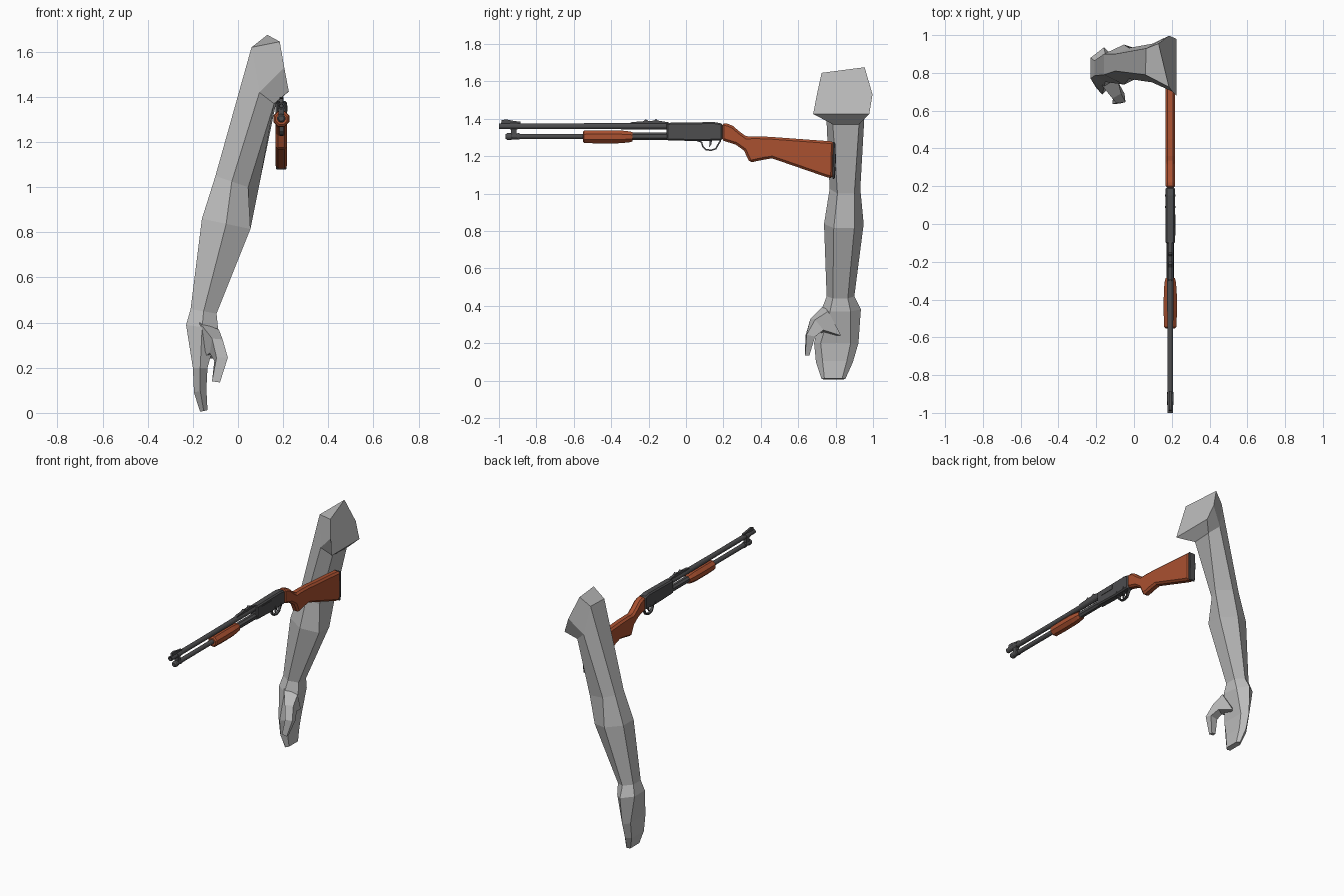
import bpy, bmesh, math
from mathutils import Vector


def material(name, rgb):
    m = bpy.data.materials.new(name)
    m.diffuse_color = (*rgb, 1)
    return m


GREY = material("arm_grey", (0.50, 0.50, 0.50))
METAL = material("gun_metal", (0.075, 0.075, 0.078))
WOOD = material("red_brown_wood", (0.40, 0.082, 0.030))
GX = 0.192  # gun centre plane


def finish(name, bm, mat, bevel=0.0, smooth=False):
    bmesh.ops.recalc_face_normals(bm, faces=bm.faces)
    me = bpy.data.meshes.new(name)
    bm.to_mesh(me)
    bm.free()
    me.materials.append(mat)
    ob = bpy.data.objects.new(name, me)
    bpy.context.collection.objects.link(ob)
    if bevel:
        b = ob.modifiers.new("bevel", 'BEVEL')
        b.width = bevel
        b.segments = 1
        b.limit_method = 'ANGLE'
        b.angle_limit = math.radians(40)
    return ob


def loft(name, rings, mat):
    bm = bmesh.new()
    vs = [[bm.verts.new(p) for p in r] for r in rings]
    n = len(rings[0])
    for a, b in zip(vs, vs[1:]):
        for i in range(n):
            j = (i + 1) % n
            bm.faces.new((a[i], a[j], b[j], b[i]))
    bm.faces.new(vs[0])
    bm.faces.new(vs[-1])
    return finish(name, bm, mat)


def hexring(xl, zl, xrf, xrb, zr, y0, yf, yb, y1):
    # left-front, front, right-front, right-back, back, left-back
    xm, zm = (xl + xrf) / 2, (zl + zr) / 2
    return [(xl, yf, zl), (xm, y0, zm), (xrf, yf, zr),
            (xrb, yb, zr), (xm, y1, zm), (xl, yb, zl)]


def box(name, x, y, z, mat, bevel=0.0):
    bm = bmesh.new()
    bmesh.ops.create_cube(bm, size=1)
    for v in bm.verts:
        v.co = Vector([(r[0] + r[1]) / 2 + c * (r[1] - r[0])
                       for r, c in zip((x, y, z), v.co)])
    return finish(name, bm, mat, bevel)


def turned(name, profile, z, mat, n=12):
    # (y, radius) stations around an axis along y
    return loft(name, [[(GX + r * math.cos(2 * math.pi * (i + .5) / n), y,
                         z + r * math.sin(2 * math.pi * (i + .5) / n))
                        for i in range(n)] for y, r in profile], mat)


def plate(name, outline, half, mat, bevel=0.0):
    # side outline (y, z) given thickness across x
    bm = bmesh.new()
    f = bm.faces.new([bm.verts.new((GX - half, y, z)) for y, z in outline])
    r = bmesh.ops.extrude_face_region(bm, geom=[f])
    for v in r["geom"]:
        if isinstance(v, bmesh.types.BMVert):
            v.co.x += 2 * half
    return finish(name, bm, mat, bevel)


# arm: shoulder cap down to fingertips
arm = [
    [(.185, .725, 1.645), (.205, .70, 1.53), (.225, .68, 1.425),
     (.225, .98, 1.425), (.185, .997, 1.53), (.13, .955, 1.675)],
    [(.06, .79, 1.62), (.095, .75, 1.42), (.16, .785, 1.37),
     (.168, .925, 1.37), (.10, .955, 1.43), (.065, .93, 1.62)],
    hexring(-.10, 1.05, .045, .092, 1.00, .768, .81, .90, .932),
    hexring(-.16, .86, .055, .055, .815, .738, .79, .90, .95),
    hexring(-.21, .46, -.095, -.095, .44, .752, .785, .865, .90),
    hexring(-.23, .39, -.088, -.10, .37, .725, .77, .88, .935),
    hexring(-.20, .20, -.135, -.135, .20, .685, .72, .88, .922),
    hexring(-.195, .09, -.14, -.14, .105, .695, .73, .86, .892),
    hexring(-.168, .005, -.135, -.135, .012, .725, .74, .835, .852),
]
loft("arm", arm, GREY)

# thumb
loft("thumb", [
    [(-.17, .735, .40), (-.085, .76, .37), (-.11, .83, .24), (-.16, .75, .24)],
    [(-.115, .665, .33), (-.068, .69, .325), (-.075, .735, .27), (-.125, .705, .265)],
    [(-.095, .64, .245), (-.045, .645, .245), (-.05, .69, .235), (-.105, .685, .23)],
    [(-.115, .635, .14), (-.08, .637, .135), (-.082, .66, .135), (-.112, .66, .14)],
], GREY)

# barrel with hollow muzzle, magazine tube and its cap
turned("barrel", [(-.985, .008), (-1, .010), (-1, .016), (-.6, .016), (-.09, .018)], 1.36, METAL)
turned("magazine_tube", [(-.94, .015), (-.09, .015)], 1.305, METAL)
turned("magazine_cap", [(-.965, .012), (-.955, .019), (-.935, .019), (-.93, .016),
                        (-.905, .016), (-.90, .018), (-.89, .018)], 1.305, METAL)
box("barrel_clamp", (GX - .012, GX + .012), (-.935, -.905), (1.30, 1.36), METAL)
turned("barrel_band", [(-.94, .019), (-.90, .019)], 1.36, METAL)

# sights
plate("front_sight", [(-.99, 1.37), (-.985, 1.393), (-.96, 1.396), (-.92, 1.388),
                      (-.885, 1.384), (-.885, 1.37)], .007, METAL)
plate("rear_sight", [(-.305, 1.372), (-.29, 1.382), (-.23, 1.386), (-.215, 1.397),
                     (-.20, 1.387), (-.17, 1.39), (-.16, 1.40), (-.15, 1.39),
                     (-.09, 1.38), (-.09, 1.37)], .009, METAL)

# sliding fore-end and action sleeve
turned("fore_end", [(-.552, .027), (-.545, .036), (-.46, .038), (-.35, .037),
                    (-.30, .031), (-.285, .026)], 1.303, WOOD, 8)
turned("action_sleeve", [(-.29, .022), (-.09, .022)], 1.306, METAL, 8)

# receiver with ejection port and pins
plate("receiver", [(-.105, 1.285), (-.105, 1.378), (.15, 1.382), (.195, 1.374),
                   (.195, 1.284), (.06, 1.28)], .025, METAL, .008)
box("ejection_port", (GX + .022, GX + .028), (-.06, .05), (1.335, 1.362), METAL)
for i, (y, z) in enumerate([(.09, 1.30), (.15, 1.30)]):
    box(f"receiver_pin_{i + 1}", (GX - .028, GX + .028), (y - .005, y + .005),
        (z - .005, z + .005), METAL)

# trigger guard: swept loop, and the trigger
guard = [(.06, 1.283), (.083, 1.275), (.09, 1.25), (.105, 1.235), (.135, 1.231),
         (.16, 1.24), (.172, 1.262), (.185, 1.283)]
rings = []
for i, (y, z) in enumerate(guard):
    a, b = guard[max(i - 1, 0)], guard[min(i + 1, len(guard) - 1)]
    d = Vector((b[0] - a[0], b[1] - a[1])).normalized() * .004
    rings.append([(GX + s * .009, y - t * d.y, z + t * d.x)
                  for s, t in ((-1, -1), (1, -1), (1, 1), (-1, 1))])
loft("trigger_guard", rings, METAL)
plate("trigger", [(.125, 1.285), (.14, 1.285), (.135, 1.262), (.122, 1.245),
                  (.126, 1.265)], .005, METAL)

# stock and butt pad
plate("stock", [(.19, 1.376), (.22, 1.374), (.25, 1.362), (.29, 1.328), (.325, 1.303),
                (.36, 1.306), (.45, 1.303), (.79, 1.278), (.785, 1.08), (.75, 1.088),
                (.46, 1.188), (.41, 1.18), (.34, 1.165), (.31, 1.23), (.265, 1.262),
                (.19, 1.285)], .026, WOOD, .012)
plate("butt_pad", [(.786, 1.278), (.798, 1.272), (.802, 1.18), (.795, 1.078),
                   (.782, 1.078)], .024, METAL, .004)
